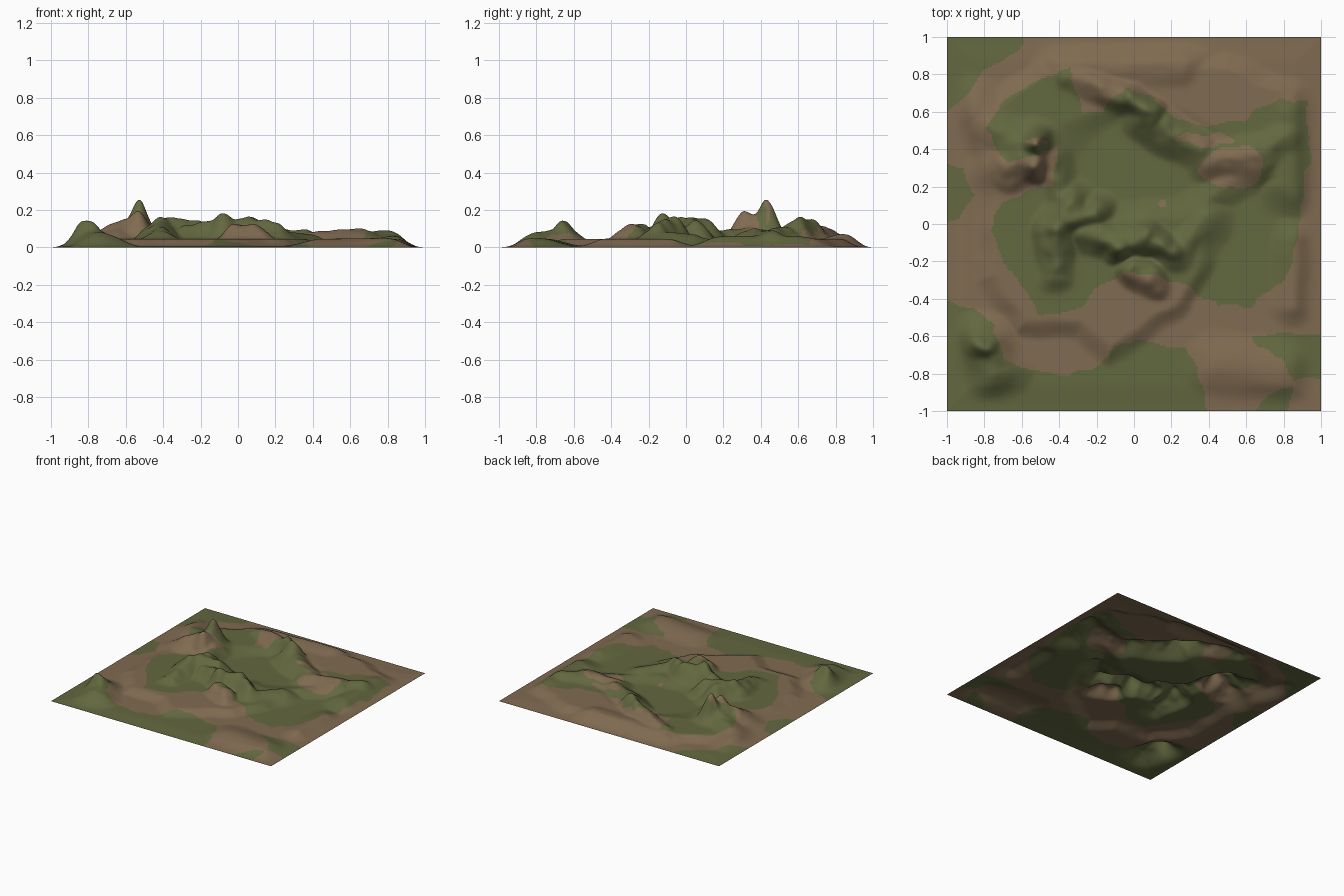
import bpy, bmesh, math
from mathutils import Vector, noise

N = 200  # grid cells per side

# Ridges and peaks: x1, y1, height1, x2, y2, height2, width
MAIN_PEAKS = [
    (-.53, .43, .25, -.53, .43, .25, .09),
    (-.53, .42, .18, -.54, .31, .18, .10),
    (-.56, .40, .15, -.64, .32, .13, .16),
    (-.60, .40, .12, -.85, .60, .06, .14),
    (-.45, .35, .10, -.38, .10, .09, .10),
    (-.42, -.03, .15, -.34, .09, .155, .12),
    (-.35, .02, .15, -.22, .05, .14, .10),
    (-.42, -.05, .14, -.42, -.28, .09, .12),
    (-.08, -.12, .18, -.08, -.12, .18, .09),
    (-.25, -.06, .13, .05, -.09, .155, .11),
    (.08, -.08, .15, .19, -.14, .135, .09),
    (.20, -.18, .09, .38, .02, .07, .11),
    (.00, -.25, .13, .10, -.30, .125, .10),
]
OUTER_RIDGES = [
    (-.02, .67, .15, .08, .60, .155, .09),
    (-.35, .78, .08, -.05, .68, .125, .10),
    (.05, .58, .11, .36, .40, .09, .11),
    (.42, .35, .085, .65, .36, .10, .13),
    (.70, .40, .08, .80, .45, .09, .12),
    (.83, .20, .06, .83, .60, .06, .13),
    (-.82, -.65, .14, -.82, -.65, .14, .09),
    (-.80, -.65, .10, -.74, -.78, .08, .13),
    (.45, -.75, .045, .78, -.80, .05, .15),
    (.85, -.42, .045, .85, -.10, .045, .11),
    (-.35, .83, .06, .25, .85, .07, .14),
]

# Outline of the low plateau carrying the hills
PLATEAU = [(-.88, .55), (-.5, .85), (.5, .88), (.88, .7), (.88, .22), (.6, .22), (.45, .1),
           (.40, -.2), (.28, -.43), (.08, -.56), (-.12, -.72), (-.3, -.57), (-.6, -.56),
           (-.8, -.3), (-.8, .15)]
# Level flats between the hills: x, y, radius x, radius y
FLATS = [(.03, .33, .42, .26)]

# Grass patches on the bare earth
GRASS_CENTRE = [(-.8, .5), (-.72, .65), (-.55, .75), (-.35, .82), (-.27, .6), (-.15, .59),
                (-.13, .66), (-.05, .74), (.1, .68), (.2, .58), (.4, .52), (.6, .56), (.8, .68),
                (.92, .65), (.94, .35), (.9, .15), (.87, -.1), (.8, -.3), (.65, -.43),
                (.45, -.44), (.3, -.35), (.15, -.28), (-.05, -.27), (-.2, -.35), (-.3, -.46),
                (-.5, -.48), (-.57, -.35), (-.7, -.2), (-.77, -.03), (-.7, .12), (-.55, .19),
                (-.42, .19), (-.42, .4), (-.55, .36), (-.68, .33)]
GRASS_EDGES = [
    [(-1.1, 1.1), (-.55, 1.1), (-.62, .93), (-.8, .82), (-.92, .68), (-1.1, .5)],
    [(-1.1, .33), (-.92, .31), (-.87, .15), (-.92, .02), (-1.1, -.02)],
    [(-1.1, -.38), (-.88, -.45), (-.75, -.55), (-.7, -.7), (-.6, -.77), (-.4, -.81),
     (-.2, -.77), (-.1, -.65), (.1, -.62), (.28, -.68), (.38, -.85), (.42, -1.1), (-1.1, -1.1)],
    [(.62, -.6), (1.1, -.58), (1.1, -.8), (.86, -.84), (.8, -.72), (.65, -.65)],
    [(.58, -1.1), (.72, -.9), (.85, -.87), (.78, -1.1)],
]
# Earth patches inside the grass: x, y, radius x, radius y
EARTH = [(.53, .3, .17, .11), (.38, .45, .16, .03), (.15, .11, .02, .02), (-.52, .44, .06, .02)]


def seg(x, y, x1, y1, x2, y2):
    """Distance to a segment and position along it."""
    dx, dy = x2 - x1, y2 - y1
    l2 = dx * dx + dy * dy
    t = 0 if l2 == 0 else max(0, min(1, ((x - x1) * dx + (y - y1) * dy) / l2))
    return math.hypot(x - x1 - t * dx, y - y1 - t * dy), t


def inside(x, y, poly):
    hit = False
    for (x1, y1), (x2, y2) in zip(poly, poly[1:] + poly[:1]):
        if (y1 > y) != (y2 > y) and x < (x2 - x1) * (y - y1) / (y2 - y1) + x1:
            hit = not hit
    return hit


def smooth(t):
    t = max(0, min(1, t))
    return t * t * (3 - 2 * t)


def wobble(x, y, scale, amount, seed):
    return amount * noise.noise(Vector((x * scale, y * scale, seed)))


def height(x, y):
    # slight warp makes the ridges less regular
    u = x + wobble(x, y, 6, .025, 3)
    v = y + wobble(x, y, 6, .025, 9)
    d = min(seg(u, v, *a, *b)[0] for a, b in zip(PLATEAU, PLATEAU[1:] + PLATEAU[:1]))
    d = d if inside(u, v, PLATEAU) else -d
    base = .008 + .038 * smooth((d + .06) / .12)
    for a, b, r, s in FLATS:
        base -= .03 * smooth(2.5 - 2 * math.hypot((u - a) / r, (v - b) / s))
    total = max(base, .004) ** 8
    for x1, y1, h1, x2, y2, h2, w in MAIN_PEAKS + OUTER_RIDGES:
        d, t = seg(u, v, x1, y1, x2, y2)
        total += ((h1 + (h2 - h1) * t) * math.exp(-(d / w) ** 2)) ** 8
    z = total ** .125
    z += z * wobble(x, y, 14, .12, 5) * smooth((z - .05) / .05)
    edge = 1 - max(abs(x), abs(y))
    return max(0, z * smooth(edge / .15 + .02) if edge > 1e-4 else 0)


def is_grass(x, y):
    x, y = x + wobble(x, y, 9, .03, 20), y + wobble(x, y, 9, .03, 30)
    if any(((x - a) / r) ** 2 + ((y - b) / s) ** 2 < 1 for a, b, r, s in EARTH):
        return False
    return inside(x, y, GRASS_CENTRE) or any(inside(x, y, p) for p in GRASS_EDGES)


def material(name, rgb):
    m = bpy.data.materials.new(name)
    m.diffuse_color = (*rgb, 1)
    return m


# Terrain sheet
bm = bmesh.new()
bmesh.ops.create_grid(bm, x_segments=N, y_segments=N, size=1)
for v in bm.verts:
    v.co.z = height(v.co.x, v.co.y)
for f in bm.faces:
    c = f.calc_center_median()
    f.material_index = 0 if is_grass(c.x, c.y) else 1
    f.smooth = True
mesh = bpy.data.meshes.new("terrain")
bm.to_mesh(mesh)
bm.free()
mesh.materials.append(material("grass green", (.124, .138, .050)))
mesh.materials.append(material("earth brown", (.215, .146, .082)))
terrain = bpy.data.objects.new("terrain", mesh)
bpy.context.collection.objects.link(terrain)
